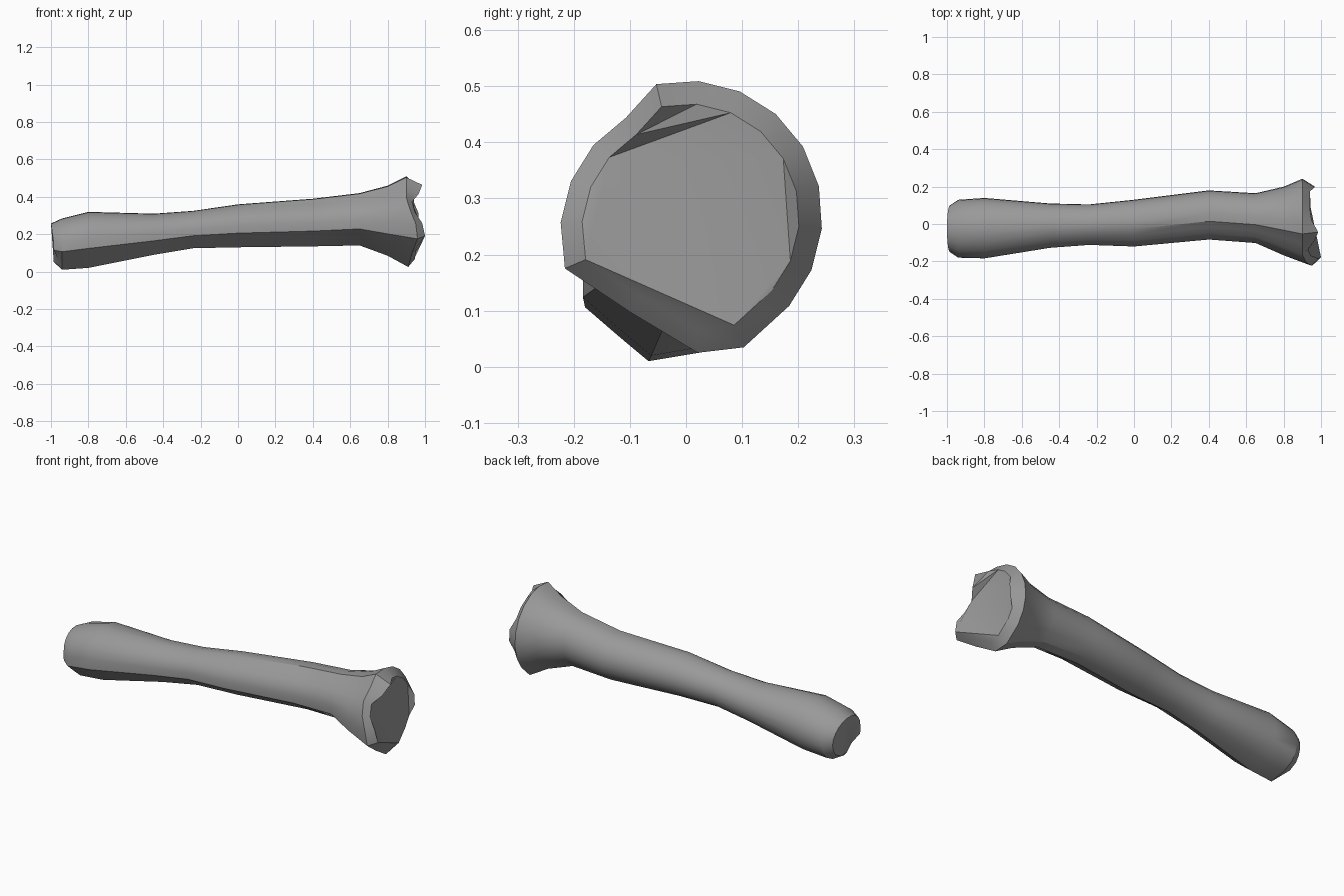
import bpy, bmesh, math
from mathutils import Vector

cube = bpy.data.objects.get("Cube")
if cube:
    bpy.data.objects.remove(cube, do_unlink=True)

COUNT = 17  # points around each ring

grey = bpy.data.materials.new("stone_grey")
grey.use_nodes = True
colour = (0.32, 0.32, 0.32, 1)
grey.diffuse_color = colour
grey.node_tree.nodes["Principled BSDF"].inputs["Base Color"].default_value = colour


def section(flat_side, dent):
    """Round section whose lower front is cut by a flat side."""
    points = []
    for i in range(COUNT - len(flat_side)):
        angle = math.radians(175 - 18 * i)
        pull = dent if i < 4 else 0
        points.append(Vector((math.cos(angle) + pull / 2, math.sin(angle) - pull)))
    return points + [Vector(p) for p in flat_side]


narrow = section([(.37, -.88), (-.27, -1), (-.62, -.67), (-1, -.3)], 0)
flared = section([(.42, -.96), (.08, -1), (-.42, -.7), (-.9, -.38)], .13)

# Stations along the shaft: x, front, back, bottom, top
stations = [
    (-.94, -.18, .13, .01, .285), (-.8, -.185, .14, .02, .32),
    (-.45, -.13, .11, .09, .31), (-.24, -.115, .105, .125, .325),
    (0, -.125, .13, .13, .36), (.4, -.09, .18, .135, .39),
    (.65, -.11, .165, .14, .42), (.8, -.18, .2, .085, .46),
    (.9, -.24, .243, .025, .51),
]

bm = bmesh.new()


def ring(station, scale=1, xs=None):
    x, front, back, bottom, top = station
    blend = min(1, max(0, (x + .94) / 1.8))
    verts = []
    for i in range(COUNT):
        p = narrow[i].lerp(flared[i], blend) * scale
        y = (front + back) / 2 + p.x * (back - front) / 2
        z = (bottom + top) / 2 + p.y * (top - bottom) / 2
        verts.append(bm.verts.new((xs[i] if xs else x, y, z)))
    return verts


def bridge(a, b):
    for i in range(COUNT):
        j = (i + 1) % COUNT
        bm.faces.new((a[i], a[j], b[j], b[i]))


# Shaft, with the flared lip pushed forward at its front corner
lip_x = [.95, .92] + [.9] * 11 + [.905, .91, .93, .96]
rings = [ring(s) for s in stations[:-1]] + [ring(stations[-1], 1, lip_x)]
for a, b in zip(rings, rings[1:]):
    bridge(a, b)

# Small end: chamfer and slightly uneven cap
cap_x = [-.985 - .015 * max(0, math.sin(math.radians(175 - 18 * i))) for i in range(COUNT)]
cap_x[14] = cap_x[15] = -.965
small = ring(stations[0], .8, cap_x)
bridge(small, rings[0])
bm.faces.new(small)

# Flared end: jagged rim, broken face and its facets
rim_x = [.985, .945, .93, .965, .985, .95, .94, .94, .94,
         .965, .965, .94, .94, .945, .945, .955, 1]
rim = ring(stations[-1], .83, rim_x)
bridge(rings[-1], rim)
corners = [2, 6, 8, 11, 13, 16]
bm.faces.new([rim[i] for i in corners])
for a, b in zip(corners, corners[1:] + [corners[0] + COUNT]):
    if b - a > 1:
        bm.faces.new([rim[i % COUNT] for i in range(a, b + 1)])

bmesh.ops.recalc_face_normals(bm, faces=bm.faces[:])
bmesh.ops.triangulate(bm, faces=[f for f in bm.faces if len(f.verts) > 4])

mesh = bpy.data.meshes.new("hollow_shaft")
bm.to_mesh(mesh)
bm.free()
mesh.materials.append(grey)
shaft = bpy.data.objects.new("hollow_shaft", mesh)
bpy.context.collection.objects.link(shaft)
bpy.context.view_layer.objects.active = shaft
shaft.select_set(True)
bpy.ops.object.shade_smooth_by_angle(angle=math.radians(30))
